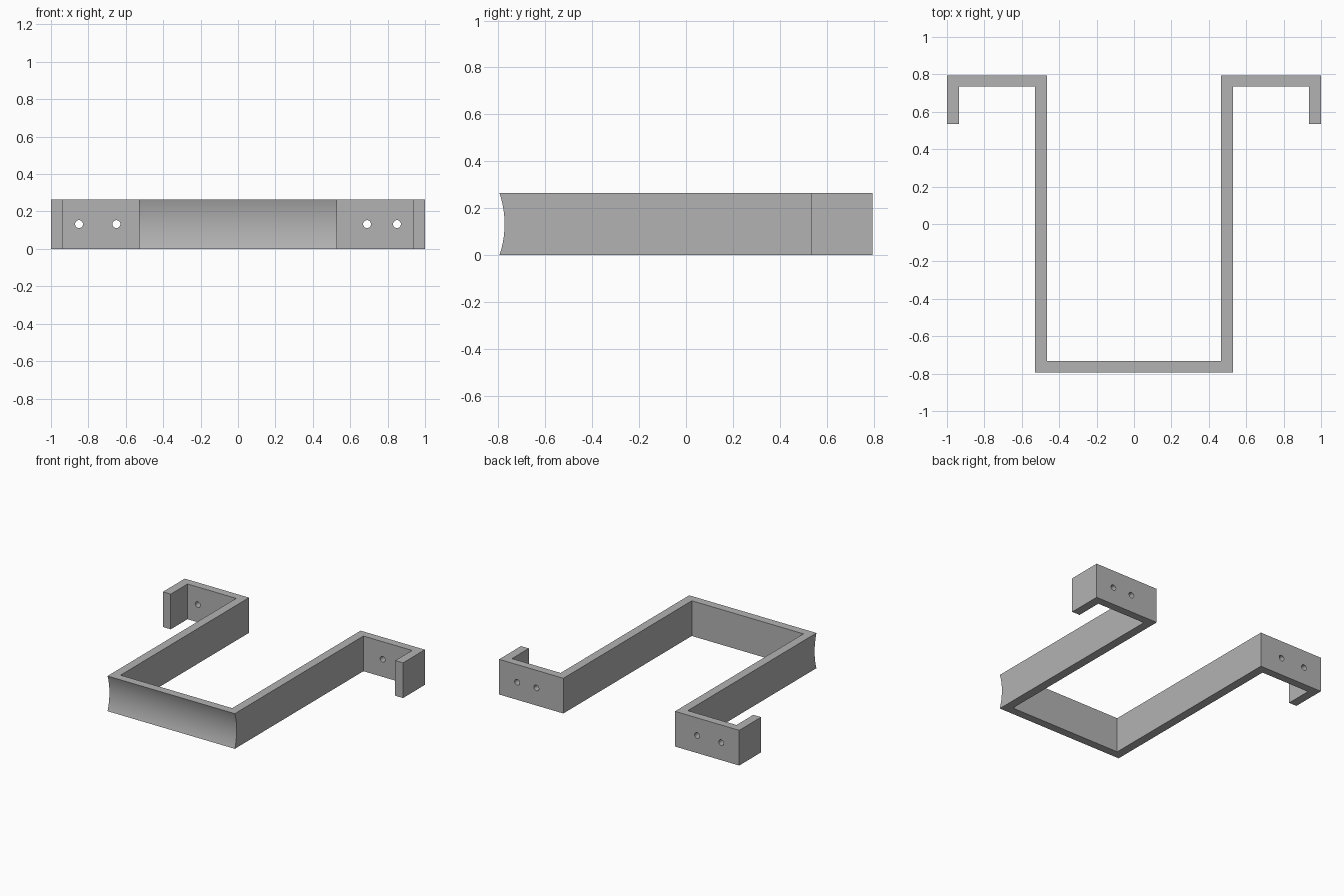
import bpy
import bmesh
import math
from mathutils import Matrix

if "Cube" in bpy.data.objects:
    bpy.data.objects.remove(bpy.data.objects["Cube"], do_unlink=True)

HEIGHT = 0.265
MID = HEIGHT / 2

grey = bpy.data.materials.new("plain_grey")
grey.use_nodes = True
colour = (0.45, 0.45, 0.45, 1)
grey.diffuse_color = colour
grey.node_tree.nodes["Principled BSDF"].inputs["Base Color"].default_value = colour


def make_object(name, bm):
    bmesh.ops.recalc_face_normals(bm, faces=bm.faces)
    mesh = bpy.data.meshes.new(name)
    bm.to_mesh(mesh)
    bm.free()
    mesh.materials.append(grey)
    obj = bpy.data.objects.new(name, mesh)
    bpy.context.collection.objects.link(obj)
    return obj


def cylinder_cutter(name, radius, length, segments, location, axis):
    bm = bmesh.new()
    bmesh.ops.create_cone(
        bm, cap_ends=True, segments=segments, radius1=radius, radius2=radius, depth=length,
        matrix=Matrix.Translation(location) @ Matrix.Rotation(math.pi / 2, 4, axis))
    obj = make_object(name, bm)
    obj.hide_render = True
    return obj


# Bent strip: left half of the plan, from front centre round to back centre
outer = [(0.53, -0.795), (0.53, 0.735), (0.935, 0.735), (0.935, 0.535), (1, 0.535),
         (1, 0.795), (0.465, 0.795), (0.465, -0.733)]
mirrored = [(-x, y) for x, y in reversed(outer)]
bm = bmesh.new()
profile = bm.faces.new([bm.verts.new((x, y, 0)) for x, y in outer + mirrored])
walls = bmesh.ops.extrude_face_region(bm, geom=[profile])
top = [v for v in walls["geom"] if isinstance(v, bmesh.types.BMVert)]
bmesh.ops.translate(bm, verts=top, vec=(0, 0, HEIGHT))
bracket = make_object("bracket_strip", bm)

# Cutters: hollow front face and four screw holes
SAG = 0.022
radius = (MID ** 2 + SAG ** 2) / (2 * SAG)
cutters = [cylinder_cutter("front_hollow_cutter", radius, 1.4, 192,
                           (0, -0.795 + SAG - radius, MID), "Y")]
for x in (-0.85, -0.65, 0.69, 0.85):
    cutters.append(cylinder_cutter("screw_hole_cutter", 0.021, 0.2, 32, (x, 0.765, MID), "X"))

bpy.context.view_layer.objects.active = bracket
bracket.select_set(True)
for cutter in cutters:
    cut = bracket.modifiers.new("cut", "BOOLEAN")
    cut.operation = "DIFFERENCE"
    cut.solver = "EXACT"
    cut.object = cutter
    bpy.ops.object.modifier_apply(modifier=cut.name)
for cutter in cutters:
    bpy.data.objects.remove(cutter, do_unlink=True)

bpy.ops.object.shade_smooth_by_angle(angle=math.radians(25))
